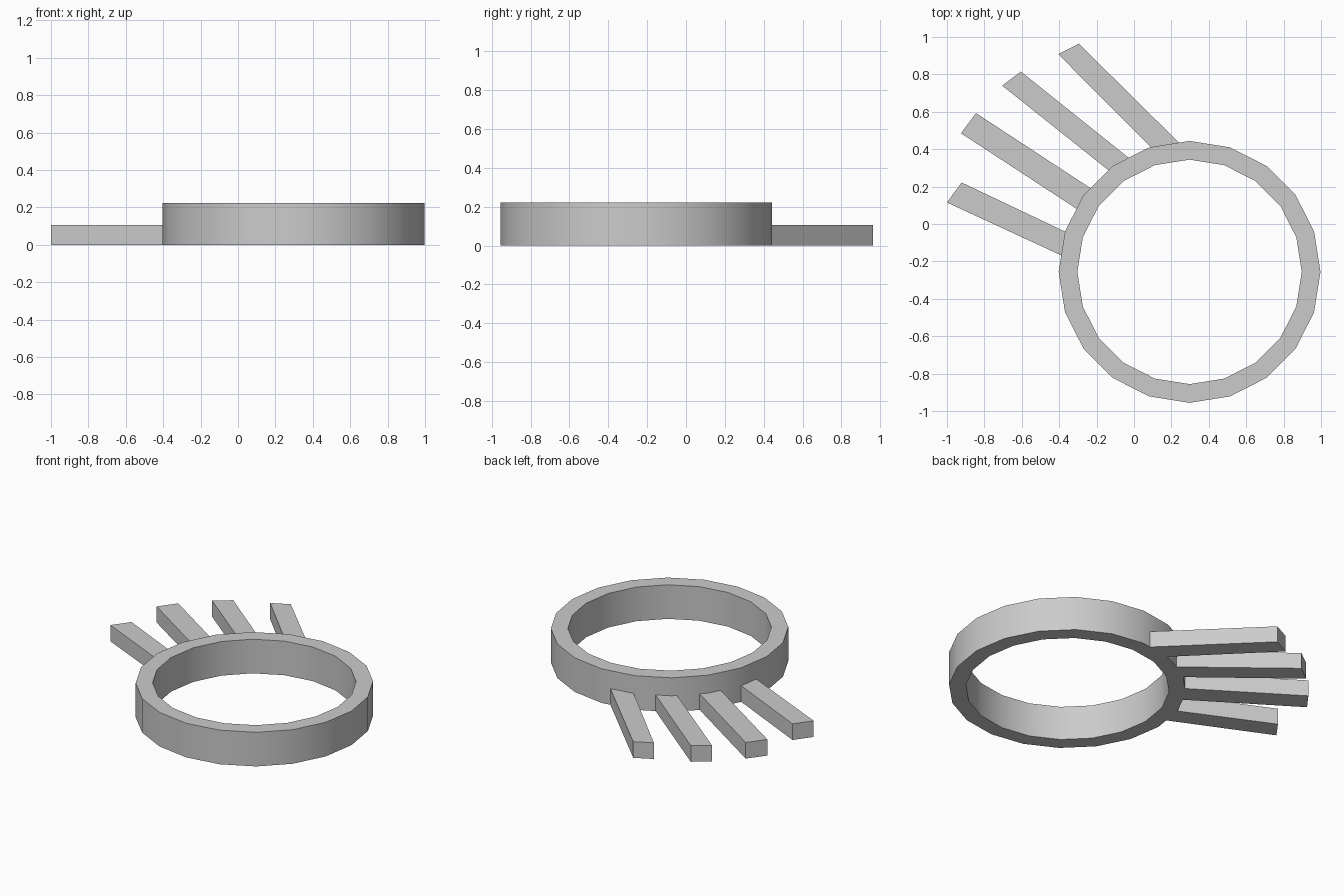
import bpy, bmesh, math
from mathutils import Vector

cube = bpy.data.objects.get("Cube")
if cube:
    bpy.data.objects.remove(cube, do_unlink=True)

grey = bpy.data.materials.new("light grey")
grey.use_nodes = True
colour = (0.6, 0.6, 0.6, 1)
grey.diffuse_color = colour
grey.node_tree.nodes["Principled BSDF"].inputs["Base Color"].default_value = colour


def finish(bm, name, smooth=False):
    bmesh.ops.recalc_face_normals(bm, faces=bm.faces)
    mesh = bpy.data.meshes.new(name)
    bm.to_mesh(mesh)
    bm.free()
    mesh.materials.append(grey)
    obj = bpy.data.objects.new(name, mesh)
    bpy.context.collection.objects.link(obj)
    if smooth:
        bpy.ops.object.select_all(action='DESELECT')
        obj.select_set(True)
        bpy.context.view_layer.objects.active = obj
        bpy.ops.object.shade_smooth_by_angle(angle=math.radians(30))
    return obj


# Open band: rectangular section swept round a circle
CENTRE = Vector((0.297, -0.256, 0))
OUTER, INNER, HEIGHT, SIDES = 0.70, 0.60, 0.222, 20
bm = bmesh.new()
loops = []
for i in range(SIDES):
    a = math.tau * i / SIDES
    out = Vector((math.cos(a), math.sin(a), 0))
    loops.append([bm.verts.new(CENTRE + out * r + Vector((0, 0, z)))
                  for r, z in ((OUTER, 0), (OUTER, HEIGHT), (INNER, HEIGHT), (INNER, 0))])
for i in range(SIDES):
    a, b = loops[i], loops[(i + 1) % SIDES]
    for j in range(4):
        k = (j + 1) % 4
        bm.faces.new((a[j], b[j], b[k], a[k]))
finish(bm, "ring_band", smooth=True)

# Flat bars fanning out: tip corners, then where each side meets the band
BARS = [
    ((-1.0, 0.115), (-0.922, 0.222), (-0.37, -0.04), (-0.395, -0.165)),
    ((-0.925, 0.485), (-0.845, 0.593), (-0.23, 0.19), (-0.305, 0.08)),
    ((-0.705, 0.74), (-0.605, 0.815), (-0.03, 0.355), (-0.14, 0.29)),
    ((-0.405, 0.908), (-0.295, 0.964), (0.24, 0.435), (0.085, 0.415)),
]
BAR_HEIGHT, SINK = 0.105, 0.03
for n, corners in enumerate(BARS, 1):
    tip_a, tip_b, root_b, root_a = (Vector((x, y, 0)) for x, y in corners)
    # run the roots slightly into the band
    root_a += (root_a - tip_a).normalized() * SINK
    root_b += (root_b - tip_b).normalized() * SINK
    bm = bmesh.new()
    base = bm.faces.new([bm.verts.new(p) for p in (tip_a, tip_b, root_b, root_a)])
    top = bmesh.ops.extrude_face_region(bm, geom=[base], use_keep_orig=True)["geom"]
    bmesh.ops.translate(bm, vec=(0, 0, BAR_HEIGHT),
                        verts=[v for v in top if isinstance(v, bmesh.types.BMVert)])
    finish(bm, f"fan_bar_{n}")
